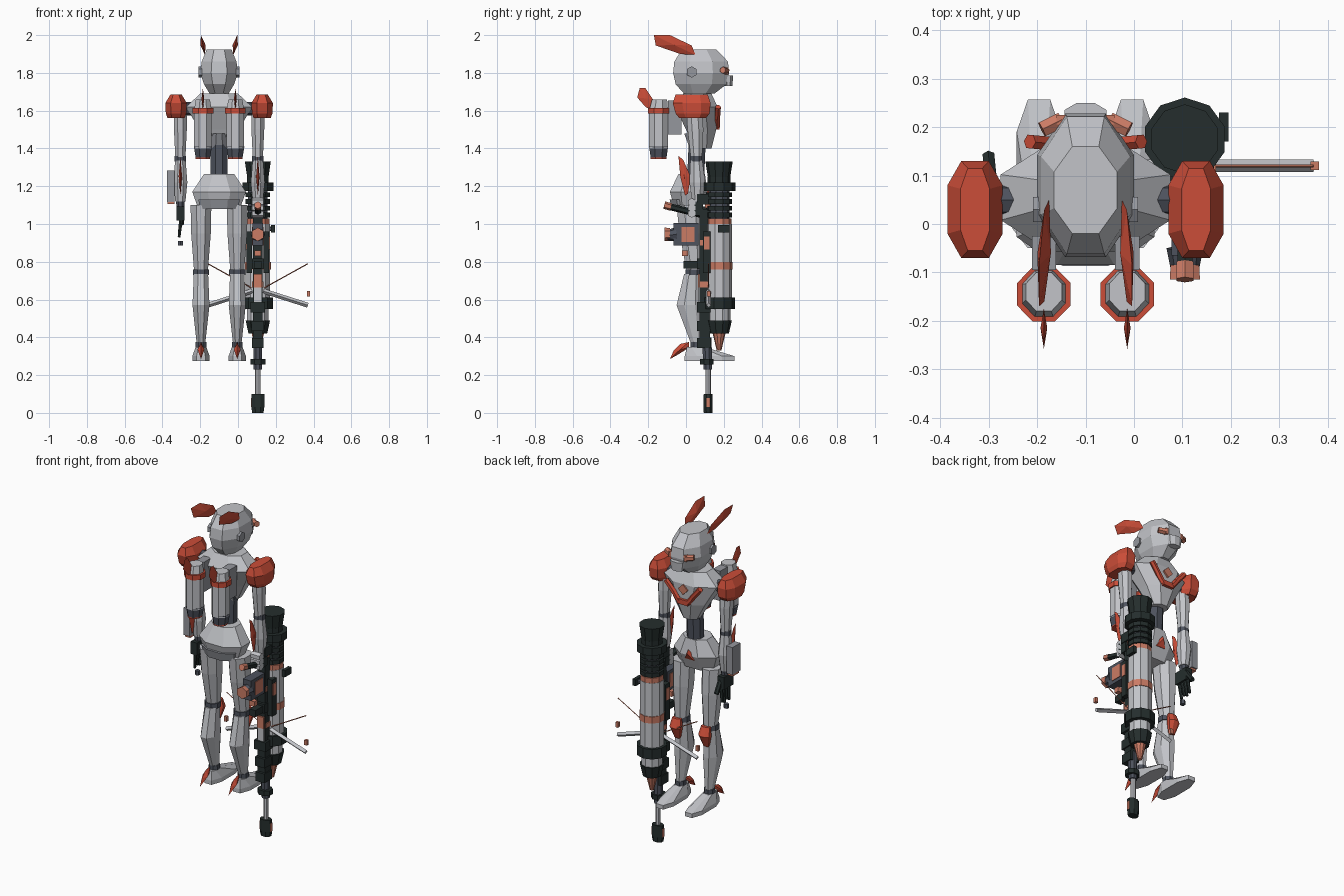
import bpy, bmesh, math
from mathutils import Vector, Matrix

if "Cube" in bpy.data.objects:
    bpy.data.objects.remove(bpy.data.objects["Cube"])

MID = -.1      # centre plane of the robot
GUN = .105     # centre plane of the weapon


def material(name, *rgb):
    m = bpy.data.materials.new(name)
    m.use_nodes = True
    m.diffuse_color = (*rgb, 1)
    m.node_tree.nodes["Principled BSDF"].inputs["Base Color"].default_value = (*rgb, 1)
    return m


GREY = material("light_grey", .54, .55, .58)
STEEL = material("mid_grey", .3, .31, .34)
SLATE = material("slate", .075, .085, .11)
DARK = material("dark_green_black", .018, .027, .026)
RED = material("red", .6, .075, .04)
SALMON = material("salmon", .6, .2, .13)


def finish(name, bm, mat):
    bmesh.ops.recalc_face_normals(bm, faces=bm.faces)
    mesh = bpy.data.meshes.new(name)
    bm.to_mesh(mesh)
    bm.free()
    mesh.materials.append(mat)
    ob = bpy.data.objects.new(name, mesh)
    bpy.context.collection.objects.link(ob)
    return ob


def loft(name, mat, x, rings, k=.42):
    """Stack of chamfered rectangles; each ring is z, y, half width, half depth."""
    bm = bmesh.new()
    loops = []
    for z, y, w, d in rings:
        outline = [(w, -k*d), (w, k*d), (k*w, d), (-k*w, d),
                   (-w, k*d), (-w, -k*d), (-k*w, -d), (k*w, -d)]
        loops.append([bm.verts.new((x + a, y + b, z)) for a, b in outline])
    for low, high in zip(loops, loops[1:]):
        for i in range(len(low)):
            j = (i + 1) % len(low)
            bm.faces.new((low[i], low[j], high[j], high[i]))
    bm.faces.new(loops[0])
    bm.faces.new(loops[-1])
    return finish(name, bm, mat)


def tube(name, mat, a, b, r, end=None, n=8):
    a, b = Vector(a), Vector(b)
    spin = (b - a).to_track_quat("Z", "Y").to_matrix().to_4x4()
    bm = bmesh.new()
    bmesh.ops.create_cone(bm, cap_ends=True, segments=n, radius1=r,
                          radius2=r if end is None else end, depth=(b - a).length,
                          matrix=Matrix.Translation((a + b) / 2) @ spin)
    return finish(name, bm, mat)


def box(name, mat, centre, size, tilt=0, axis="Y"):
    bm = bmesh.new()
    m = Matrix.Translation(centre) @ Matrix.Rotation(math.radians(tilt), 4, axis)
    bmesh.ops.create_cube(bm, size=1, matrix=m @ Matrix.Diagonal((*size, 1)))
    return finish(name, bm, mat)


def blade(name, mat, x, outline, thick, lean=0):
    """Lens-shaped fin: a side outline of y, z points with a raised centre."""
    bm = bmesh.new()
    base = min(z for y, z in outline)
    rim = [bm.verts.new((x + lean * (z - base), y, z)) for y, z in outline]
    centre = sum((v.co for v in rim), Vector()) / len(rim)
    for side in (-thick, thick):
        peak = bm.verts.new(centre + Vector((side, 0, 0)))
        for i, v in enumerate(rim):
            bm.faces.new((v, rim[i - 1], peak))
    return finish(name, bm, mat)


# Head and neck
loft("head", GREY, MID, [(1.69, .07, .05, .08), (1.74, .08, .08, .135), (1.8, .08, .1, .148),
                         (1.86, .08, .092, .142), (1.925, .07, .065, .09)])
loft("neck", SLATE, MID, [(1.64, .06, .05, .05), (1.72, .06, .05, .05)])
loft("jaw_guard", GREY, MID, [(1.73, .225, .035, .02), (1.785, .225, .043, .025)])
box("visor_centre", SALMON, (MID, .215, 1.81), (.12, .02, .035))

# Torso
loft("chest", GREY, MID, [(1.4, .09, .05, .045), (1.5, .08, .105, .08),
                          (1.62, .055, .175, .112), (1.69, .06, .1, .075)])
loft("back_plate", STEEL, MID, [(1.4, .05, .045, .03), (1.48, .03, .035, .04)])
loft("waist", SLATE, MID, [(1.22, .05, .045, .045), (1.45, .06, .045, .045)])
loft("pelvis", GREY, MID, [(1.08, .01, .11, .07), (1.17, .015, .142, .1), (1.265, .03, .08, .07)])
loft("pelvis_lower_back", STEEL, MID, [(1.08, -.015, .1, .06), (1.13, -.025, .11, .062)])
box("chest_badge", SALMON, (MID, .165, 1.59), (.045, .018, .045), 45)
box("chest_trim_centre", RED, (MID, .165, 1.515), (.07, .025, .03))
tube("pelvis_badge", RED, (MID, .1, 1.17), (MID, .118, 1.16), .045, .035, 3)

# Mirrored robot parts
for side, label in ((-1, "right_"), (1, "left_")):
    def at(offset):
        return MID + side * offset

    blade(label + "horn", RED, at(.075), [(.05, 1.895), (-.03, 1.9), (-.16, 1.945),
          (-.17, 2), (-.085, 2), (.03, 1.945)], .014, side * .2)
    tube(label + "ear", STEEL, (at(.09), .03, 1.805), (at(.108), .03, 1.805), .03, n=6)
    tube(label + "visor_side", SALMON, (at(.05), .215, 1.81), (at(.09), .195, 1.815), .018, n=6)
    tube(label + "chest_trim_low", RED, (at(.03), .165, 1.515), (at(.065), .165, 1.56), .016, n=6)
    tube(label + "chest_trim_high", RED, (at(.06), .165, 1.555), (at(.115), .17, 1.62), .016, n=6)

    # Thruster
    x = at(.086)
    loft(label + "thruster", GREY, x, [(1.4, -.145, .047, .05), (1.6, -.145, .047, .05),
                                       (1.66, -.14, .037, .04)])
    loft(label + "thruster_band", RED, x, [(1.585, -.145, .055, .056), (1.615, -.145, .055, .056)])
    loft(label + "thruster_nozzle", SLATE, x, [(1.352, -.145, .038, .042), (1.41, -.145, .048, .05)])
    loft(label + "thruster_rim", RED, x, [(1.345, -.145, .038, .042), (1.353, -.145, .038, .042)])
    blade(label + "thruster_fin", RED, x, [(-.18, 1.6), (-.215, 1.62), (-.258, 1.67),
          (-.245, 1.72), (-.215, 1.72), (-.175, 1.66)], .007)
    box(label + "thruster_mount", STEEL, (x, -.06, 1.565), (.05, .07, .18))

    # Shoulder and arm
    arm = at(.205)
    loft(label + "shoulder_pad", RED, at(.228), [(1.56, .035, .045, .07), (1.585, .035, .054, .09),
         (1.64, .03, .057, .1), (1.685, .03, .03, .085)], .5)
    tube(label + "shoulder_joint", SLATE, (at(.14), .05, 1.61), (at(.2), .05, 1.61), .035)
    loft(label + "upper_arm", GREY, arm, [(1.355, .055, .027, .03), (1.5, .05, .034, .042),
                                          (1.58, .045, .034, .042)])
    loft(label + "elbow", SLATE, arm, [(1.33, .055, .03, .03), (1.36, .055, .03, .03)])
    loft(label + "forearm", GREY, arm, [(1.12, .06, .027, .028), (1.22, .06, .037, .042),
                                        (1.335, .055, .028, .032)])
    loft(label + "wrist", SLATE, arm, [(1.09, .06, .02, .022), (1.125, .06, .024, .026)])
    blade(label + "elbow_blade", RED, arm, [(.01, 1.16), (-.005, 1.15), (-.03, 1.25),
          (-.04, 1.36), (-.015, 1.34), (.025, 1.25)], .009)

    # Leg and foot
    leg = at(.096)
    loft(label + "thigh", GREY, leg, [(.755, .045, .037, .042), (.95, .03, .052, .065),
                                      (1.1, .02, .055, .07)])
    loft(label + "knee_joint", SLATE, leg, [(.73, .04, .043, .043), (.76, .04, .043, .043)])
    loft(label + "knee_guard", RED, leg, [(.64, .085, .018, .012), (.71, .1, .036, .028),
                                          (.76, .09, .028, .015)])
    loft(label + "shin", GREY, leg, [(.37, .055, .023, .03), (.57, .02, .045, .07),
                                     (.735, .035, .038, .045)])
    loft(label + "ankle", SLATE, leg, [(.32, .055, .03, .032), (.375, .055, .028, .032)])
    loft(label + "foot", GREY, leg, [(.275, .125, .046, .132), (.3, .125, .046, .132),
                                     (.35, .05, .028, .045)], .5)
    blade(label + "heel_spur", RED, leg, [(.015, .345), (-.04, .31), (-.085, .285),
          (-.065, .33), (-.03, .365), (.015, .375)], .018)

# Free hand and forearm pod
for i in range(4):
    y = .025 + i * .023
    tube("free_finger", DARK, (-.3, y, 1.04), (-.312, y + .008, .93 + i % 2 * .01), .011, .008, 6)
box("free_palm", DARK, (-.305, .06, 1.055), (.042, .09, .075))
tube("free_thumb", DARK, (-.295, .09, 1.07), (-.3, .14, 1), .014, n=6)
tube("finger_tip", SLATE, (-.305, .05, .885), (-.305, .05, .91), .015, n=6)
box("forearm_pod", STEEL, (-.355, .055, 1.2), (.04, .075, .165))
box("forearm_pod_base", SALMON, (-.355, .055, 1.113), (.036, .06, .015))

# Cannon barrel: stacked bands of low z, high z, low radius, high radius
bands = [("cannon_muzzle", DARK, 1.24, 1.33, .058, .072), ("muzzle_neck", DARK, 1.21, 1.25, .06, .06),
         ("muzzle_collar", DARK, 1.175, 1.22, .086, .086), ("vent_core", SLATE, 1.02, 1.18, .055, .055),
         ("front_ring", SALMON, 1, 1.03, .066, .066), ("main_barrel", GREY, .8, 1, .068, .068),
         ("middle_ring", SALMON, .76, .8, .072, .072), ("rear_barrel", GREY, .6, .76, .068, .068),
         ("rear_collar", DARK, .55, .61, .085, .085), ("tail_barrel", GREY, .48, .55, .06, .06),
         ("tail_cap", DARK, .42, .49, .052, .068), ("tail_cone", SALMON, .33, .42, .012, .034)]
bands += [("vent_rib", DARK, 1.035 + i * .036, 1.06 + i * .036, .068, .068) for i in range(4)]
for name, mat, low, high, r, end in bands:
    tube(name, mat, (GUN, .175, low), (GUN, .175, high), r, end, 10)
box("barrel_dial", DARK, (.185, .2, .975), (.02, .06, .04))
tube("dial_stem", SLATE, (.16, .2, .975), (.18, .2, .975), .012, n=6)
for z in (.68, .9):
    box("barrel_clamp", SALMON, (GUN, .105, z), (.06, .06, .03))

# Rifle frame, receiver and grips
box("rifle_frame", DARK, (GUN, .1, .72), (.05, .055, .72))
for z, wide in ((1.13, .07), (.79, .062), (.56, .075), (.46, .065), (.37, .06)):
    box("frame_block", DARK, (GUN, .095, z), (wide, .075, .055))
box("frame_plate", GREY, (GUN, .075, .63), (.04, .02, .16))
box("frame_inlay", SALMON, (GUN, .07, .7), (.045, .015, .07))
box("sight_block", SALMON, (GUN, .125, 1.11), (.05, .05, .05))
box("receiver", SLATE, (GUN, 0, .945), (.055, .13, .12))
box("receiver_panel", SALMON, (GUN, .01, .945), (.062, .07, .08))
tube("receiver_port", SLATE, (GUN, -.05, .945), (GUN, -.1, .94), .038, .028)
tube("port_cap", SALMON, (GUN, -.085, .945), (GUN, -.115, .945), .034, .036, 6)
tube("grip", DARK, (GUN, .08, 1.05), (GUN, -.1, 1.095), .018, n=6)
tube("grip_cap", SALMON, (GUN, -.08, 1.09), (GUN, -.115, 1.1), .02, n=6)
for z in (1.055, 1.085, 1.115):
    tube("holding_finger", GREY, (GUN - .03, .03, z), (GUN + .03, .03, z), .022, n=6)
box("holding_palm", DARK, (GUN, .06, 1.08), (.06, .06, .07))
box("foregrip", DARK, (GUN, .025, .785), (.04, .075, .04))
box("foregrip_pad", SALMON, (GUN, -.005, .845), (.035, .03, .03))
for side in (-1, 1):
    box("side_rail", DARK, (GUN + side * .045, .11, .85), (.03, .04, .22))
    box("side_inlay", SALMON, (GUN + side * .06, .11, .9), (.008, .03, .07))

    # Folded side stabiliser
    tube("stabiliser_bar", GREY, (GUN + side * .03, .12, .645), (GUN + side * .265, .12, .57), .013, n=4)
    tube("stabiliser_wire", SALMON, (GUN + side * .03, .12, .66), (GUN + side * .265, .12, .79), .003, n=4)
    box("stabiliser_tip", SALMON, (GUN + side * .268, .12, .63), (.018, .018, .03))

# Support rod
loft("rod_collar", DARK, GUN, [(.255, .11, .04, .036), (.285, .11, .04, .036)])
loft("rod_sleeve", SLATE, GUN, [(.23, .115, .022, .022), (.4, .11, .024, .026)])
tube("support_rod", GREY, (GUN, .117, .08), (GUN, .117, .3), .015)
loft("rod_foot", DARK, GUN, [(0, .117, .03, .023), (.03, .117, .034, .024), (.1, .117, .034, .023)])
box("foot_inlay", SALMON, (GUN, .117, .055), (.071, .018, .05))
